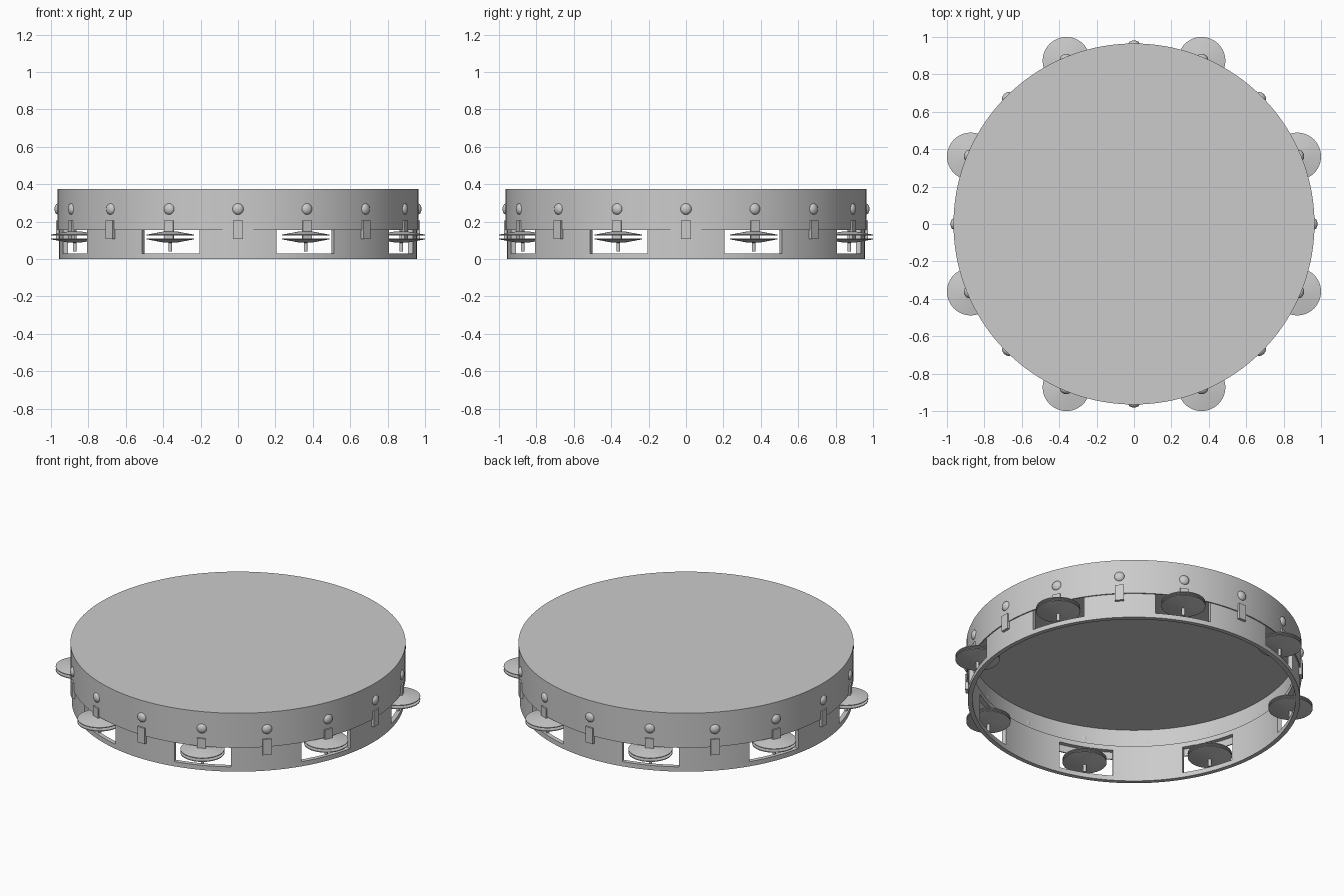
import bpy, bmesh
from math import sin, cos, radians, pi
from mathutils import Matrix

cube = bpy.data.objects.get("Cube")
if cube:
    bpy.data.objects.remove(cube, do_unlink=True)

# One plain grey for the whole instrument
grey = bpy.data.materials.new("plain grey")
grey.use_nodes = True
colour = (0.6, 0.6, 0.6, 1)
grey.diffuse_color = colour
grey.node_tree.nodes["Principled BSDF"].inputs["Base Color"].default_value = colour


def finish(name, bm):
    """Turn a bmesh into a shaded object that keeps its sharp edges."""
    bmesh.ops.remove_doubles(bm, verts=bm.verts, dist=1e-5)
    bmesh.ops.recalc_face_normals(bm, faces=bm.faces)
    mesh = bpy.data.meshes.new(name)
    bm.to_mesh(mesh)
    bm.free()
    mesh.materials.append(grey)
    mesh.shade_smooth()
    mesh.set_sharp_from_angle(angle=radians(30))
    obj = bpy.data.objects.new(name, mesh)
    bpy.context.collection.objects.link(obj)
    return obj


def lathe(name, profile, steps):
    """Spin a closed (radius, height) outline around z."""
    bm = bmesh.new()
    verts = [bm.verts.new((r, 0, z)) for r, z in profile]
    edges = [bm.edges.new((a, b)) for a, b in zip(verts, verts[1:] + verts[:1])
             if a.co.x > 0 or b.co.x > 0]
    bmesh.ops.spin(bm, geom=verts + edges, cent=(0, 0, 0), axis=(0, 0, 1),
                   angle=2 * pi, steps=steps, use_duplicate=False)
    return finish(name, bm)


def around(obj, angle, radius, height):
    """Place an object on the rim with its local x pointing outwards."""
    obj.location = (radius * cos(angle), radius * sin(angle), height)
    obj.rotation_euler.z = angle


def copy(obj, name):
    other = obj.copy()
    other.name = name
    bpy.context.collection.objects.link(other)
    return other


# Drum head with its folded-down band
lathe("drum_head", [(0, 0.375), (0.965, 0.375), (0.965, 0.155), (0.958, 0.155),
                    (0.958, 0.23), (0.945, 0.23), (0.945, 0.345), (0, 0.345)], 144)

# Wooden frame: a wall of cells with eight slots left open
STEPS, OUTER, INNER = 144, 0.957, 0.93
levels = [0, 0.03, 0.2, 0.23]
bm = bmesh.new()
grid = [[bm.verts.new((OUTER * cos(2 * pi * i / STEPS), OUTER * sin(2 * pi * i / STEPS), z))
         for z in levels] for i in range(STEPS)]
for i in range(STEPS):
    a, b = grid[i], grid[(i + 1) % STEPS]
    for k in range(len(levels) - 1):
        in_slot = k == 1 and abs((i + 0.5) % 18 - 9) < 4
        if not in_slot:
            bm.faces.new((a[k], b[k], b[k + 1], a[k + 1]))
wall = bmesh.ops.extrude_face_region(bm, geom=bm.faces[:], use_keep_orig=True)
for v in wall["geom"]:
    if isinstance(v, bmesh.types.BMVert):
        v.co.x *= INNER / OUTER
        v.co.y *= INNER / OUTER
finish("frame", bm)

# Tack: flattened dome
bm = bmesh.new()
bmesh.ops.create_uvsphere(bm, u_segments=20, v_segments=12, radius=0.03,
                          matrix=Matrix.Diagonal((0.65, 1, 1, 1)))
tack = finish("tack", bm)

# Clip: small upright plate
bm = bmesh.new()
bmesh.ops.create_cube(bm, size=1, matrix=Matrix.Diagonal((0.018, 0.052, 0.1, 1)))
clip = finish("clip", bm)

# Jingle plate: thin shallow saucer, its rim at local z = 0
jingle = lathe("upper_jingle", [(0, 0.024), (0.04, 0.021), (0.127, 0.005), (0.127, 0),
                                (0.04, 0.013), (0, 0.015)], 48)
lower = copy(jingle, "lower_jingle")
lower.scale.z = -1

# Pin through each jingle pair
pin = lathe("jingle_pin", [(0, 0.205), (0.01, 0.205), (0.01, 0.04), (0, 0.04)], 16)

# Repeat the hardware around the rim
for n in range(16):
    angle = n * pi / 8
    first = n == 0
    around(tack if first else copy(tack, "tack"), angle, 0.962, 0.267)
    around(clip if first else copy(clip, "clip"), angle, 0.965, 0.157)
for n in range(8):
    angle = pi / 8 + n * pi / 4
    first = n == 0
    around(jingle if first else copy(jingle, "upper_jingle"), angle, 0.945, 0.125)
    around(lower if first else copy(lower, "lower_jingle"), angle, 0.945, 0.11)
    around(pin if first else copy(pin, "jingle_pin"), angle, 0.945, 0)
